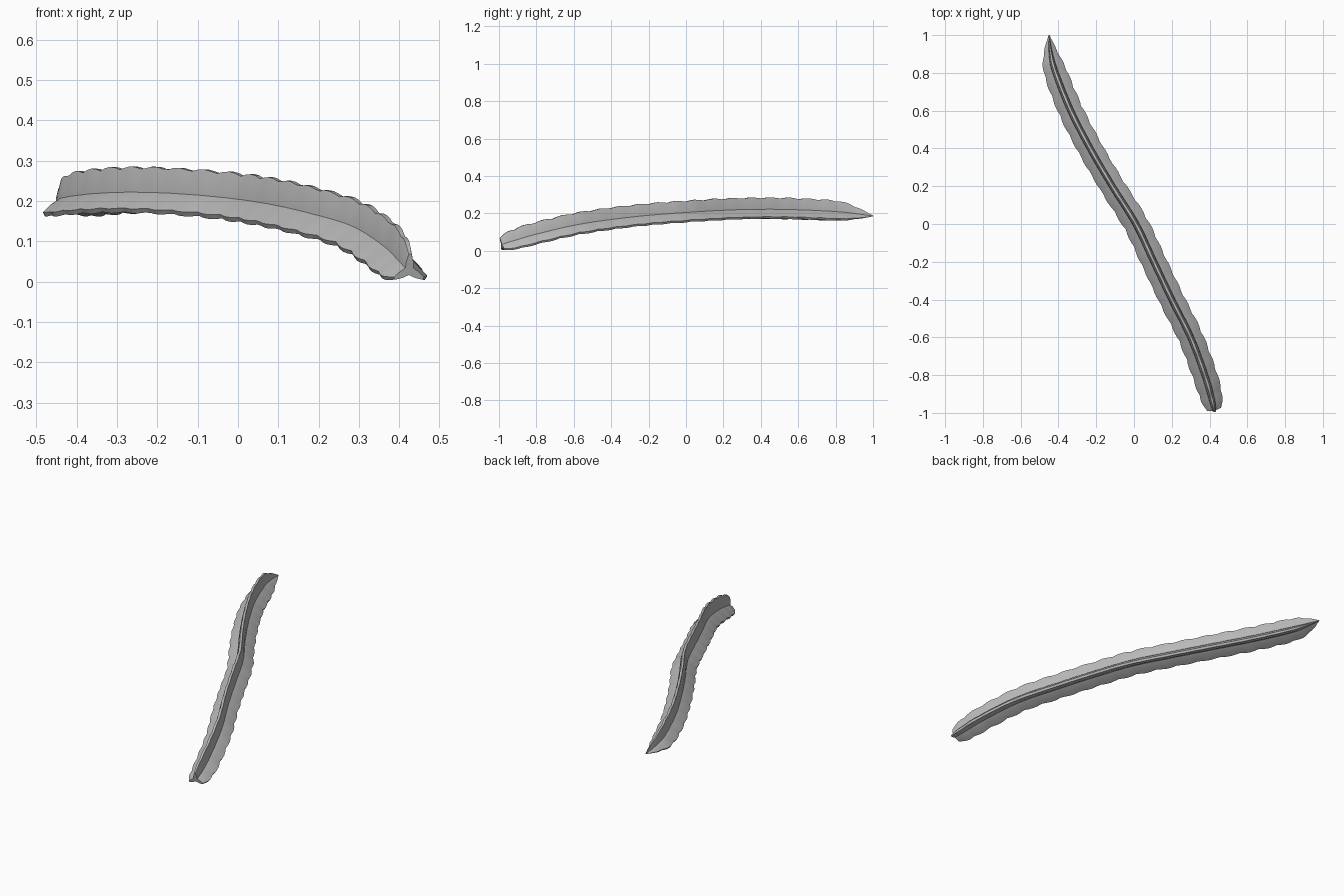
import bpy, bmesh, math
from mathutils import Vector

cube = bpy.data.objects.get("Cube")
if cube:
    bpy.data.objects.remove(cube)

# Spine of the stem: x, y, z, rib radius
SPINE = [Vector(p) for p in (
    (.425, -.985, .028, .044), (.41, -.92, .046, .067), (.375, -.8, .08, .073),
    (.3, -.6, .127, .074), (.2, -.4, .158, .074), (.105, -.2, .18, .074),
    (.01, 0, .195, .074), (-.115, .2, .207, .073), (-.232, .4, .212, .073),
    (-.335, .6, .209, .073), (-.415, .8, .2, .068), (-.44, .9, .193, .045),
    (-.45, 1, .185, .003))]
RINGS, SCALLOPS = 100, 20

# One rib, as (angle in degrees, share of radius): valley, flank, blunt crest, flank
RIB = [(-60, .27), (-22, .55), (-5, .97), (5, .97), (22, .55)]


def spine_at(t):
    """Smooth curve through the spine points, t from 0 to 1."""
    f = t * (len(SPINE) - 1)
    i = min(int(f), len(SPINE) - 2)
    u = f - i
    b, c = SPINE[i], SPINE[i + 1]
    a = SPINE[i - 1] if i else 2 * b - c
    d = SPINE[i + 2] if i + 2 < len(SPINE) else 2 * c - b
    return .5 * (2 * b + (c - a) * u + (2 * a - 5 * b + 4 * c - d) * u * u
                 + (3 * b - a - 3 * c + d) * u ** 3)


def ring(bm, t):
    """Three-ribbed cross-section square to the spine, crests scalloped."""
    p = spine_at(t)
    along = (spine_at(min(t + .01, 1)) - spine_at(max(t - .01, 0))).to_3d().normalized()
    side = along.cross(Vector((0, 0, 1))).normalized()
    up = side.cross(along)
    # rounded bumps with pinched notches
    length = (p.y + 1) / 2
    wave = abs(math.sin(math.pi * SCALLOPS * length)) - .6
    verts = []
    for rib in range(3):
        for angle, share in RIB:
            a = math.radians(angle + 120 * rib)
            r = max(p.w, .002) * share * (1 + .12 * wave * share)
            verts.append(bm.verts.new(p.to_3d() + r * (side * math.sin(a) + up * math.cos(a))))
    return verts


# Ribbed stem skinned from ring to ring, closed at both ends
bm = bmesh.new()
rings = [ring(bm, i / RINGS) for i in range(RINGS + 1)]
for lower, upper in zip(rings, rings[1:]):
    for j in range(len(lower)):
        k = (j + 1) % len(lower)
        bm.faces.new((lower[j], lower[k], upper[k], upper[j]))
bm.faces.new(rings[0])
bm.faces.new(rings[-1])
bmesh.ops.recalc_face_normals(bm, faces=bm.faces)
mesh = bpy.data.meshes.new("ribbed_stem")
bm.to_mesh(mesh)
bm.free()
stem = bpy.data.objects.new("ribbed_stem", mesh)
bpy.context.collection.objects.link(stem)

# Plain grey material
grey = bpy.data.materials.new("plain_grey")
grey.use_nodes = True
colour = (.5, .5, .5, 1)
grey.diffuse_color = colour
grey.node_tree.nodes["Principled BSDF"].inputs["Base Color"].default_value = colour
mesh.materials.append(grey)

bpy.context.view_layer.objects.active = stem
stem.select_set(True)
bpy.ops.object.shade_smooth_by_angle(angle=math.radians(40))
